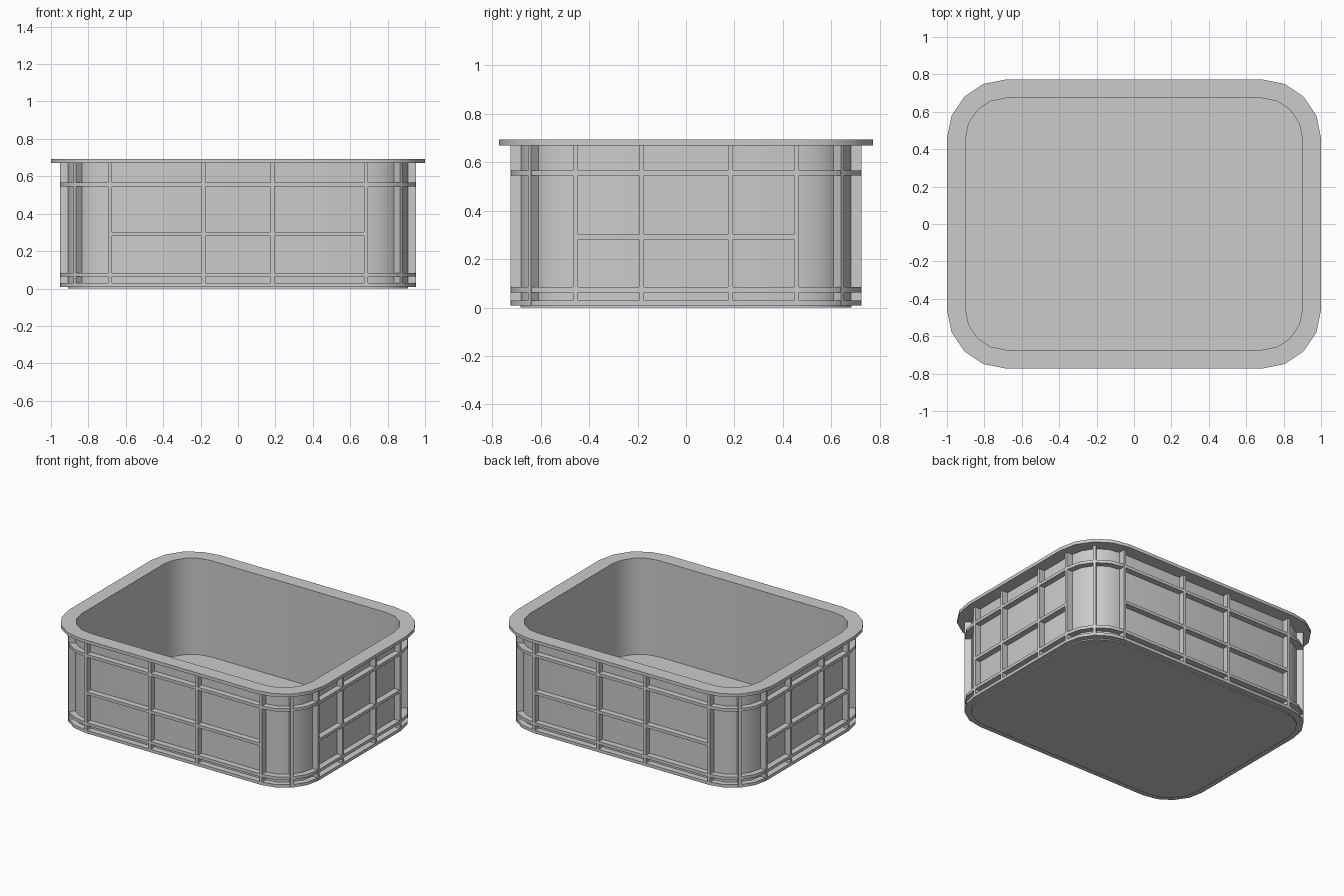
import bpy, bmesh
from math import cos, sin, pi, radians
from mathutils import Matrix, Vector

if "Cube" in bpy.data.objects:
    bpy.data.objects.remove(bpy.data.objects["Cube"])

CX, CY = 0.684, 0.457           # corner arc centres
R_RIM, R_RIB, R_OUT, R_IN = 0.316, 0.268, 0.226, 0.216
TOP, RIM_Z = 0.693, 0.67


def loop(bm, r, z, seg=4):
    """Rounded rectangle ring of vertices, corner radius r around fixed centres."""
    vs = []
    for q, (sx, sy) in enumerate([(1, 1), (-1, 1), (-1, -1), (1, -1)]):
        for i in range(seg + 1):
            a = (q + i / seg) * pi / 2
            vs.append(bm.verts.new((sx * CX + r * cos(a), sy * CY + r * sin(a), z)))
    return vs


def bridge(bm, a, b):
    n = len(a)
    for i in range(n):
        j = (i + 1) % n
        bm.faces.new((a[i], a[j], b[j], b[i]))


def finish(name, bm):
    bmesh.ops.recalc_face_normals(bm, faces=bm.faces)
    me = bpy.data.meshes.new(name)
    bm.to_mesh(me)
    bm.free()
    ob = bpy.data.objects.new(name, me)
    bpy.context.collection.objects.link(ob)
    bpy.ops.object.select_all(action='DESELECT')
    ob.select_set(True)
    bpy.context.view_layer.objects.active = ob
    bpy.ops.object.shade_smooth_by_angle(angle=radians(30))
    return ob


def box(bm, center, size, angle=0):
    m = (Matrix.Translation(Vector(center)) @ Matrix.Rotation(angle, 4, 'Z')
         @ Matrix.Diagonal((*size, 1)))
    bmesh.ops.create_cube(bm, size=1, matrix=m)


# Crate shell: outer wall, flat top rim, inner wall and floor
bm = bmesh.new()
rings = [loop(bm, r, z) for r, z in [(R_OUT, 0), (R_OUT, RIM_Z), (R_RIM, RIM_Z),
                                     (R_RIM, TOP), (R_IN, TOP), (R_IN, 0.012)]]
for a, b in zip(rings, rings[1:]):
    bridge(bm, a, b)
bm.faces.new(rings[0])
bm.faces.new(rings[-1])
finish("crate_shell", bm)

# Horizontal bands running all the way round
for name, z in [("bottom_band", 0.008), ("lower_band", 0.063), ("upper_band", 0.545)]:
    bm = bmesh.new()
    rs = [loop(bm, r, h) for r, h in [(R_OUT - 0.005, z), (R_RIB, z),
                                      (R_RIB, z + 0.021), (R_OUT - 0.005, z + 0.021)]]
    for i in range(4):
        bridge(bm, rs[i], rs[(i + 1) % 4])
    finish(name, bm)

# Vertical ribs on the four sides and corners
W = 0.02
depth = R_RIB - R_OUT + 0.005
mid = R_RIB - depth / 2
z0, z1 = 0.01, RIM_Z + 0.002
zc, zh = (z0 + z1) / 2, z1 - z0
bm = bmesh.new()
for s in (-1, 1):
    for x in (-CX, -0.184, 0.184, CX):
        box(bm, (x, s * (CY + mid), zc), (W, depth, zh))
    for y in (-CY, -0.184, 0.184, CY):
        box(bm, (s * (CX + mid), y, zc), (depth, W, zh))
    for t in (-1, 1):
        c = mid * cos(pi / 4)
        box(bm, (s * (CX + c), t * (CY + c), zc), (depth, W, zh), s * t * pi / 4)
finish("vertical_ribs", bm)

# Middle ribs on the straight parts of each side
bm = bmesh.new()
for s in (-1, 1):
    box(bm, (0, s * (CY + mid), 0.291), (2 * CX, depth, 0.021))
    box(bm, (s * (CX + mid), 0, 0.291), (depth, 2 * CY, 0.021))
finish("middle_ribs", bm)
